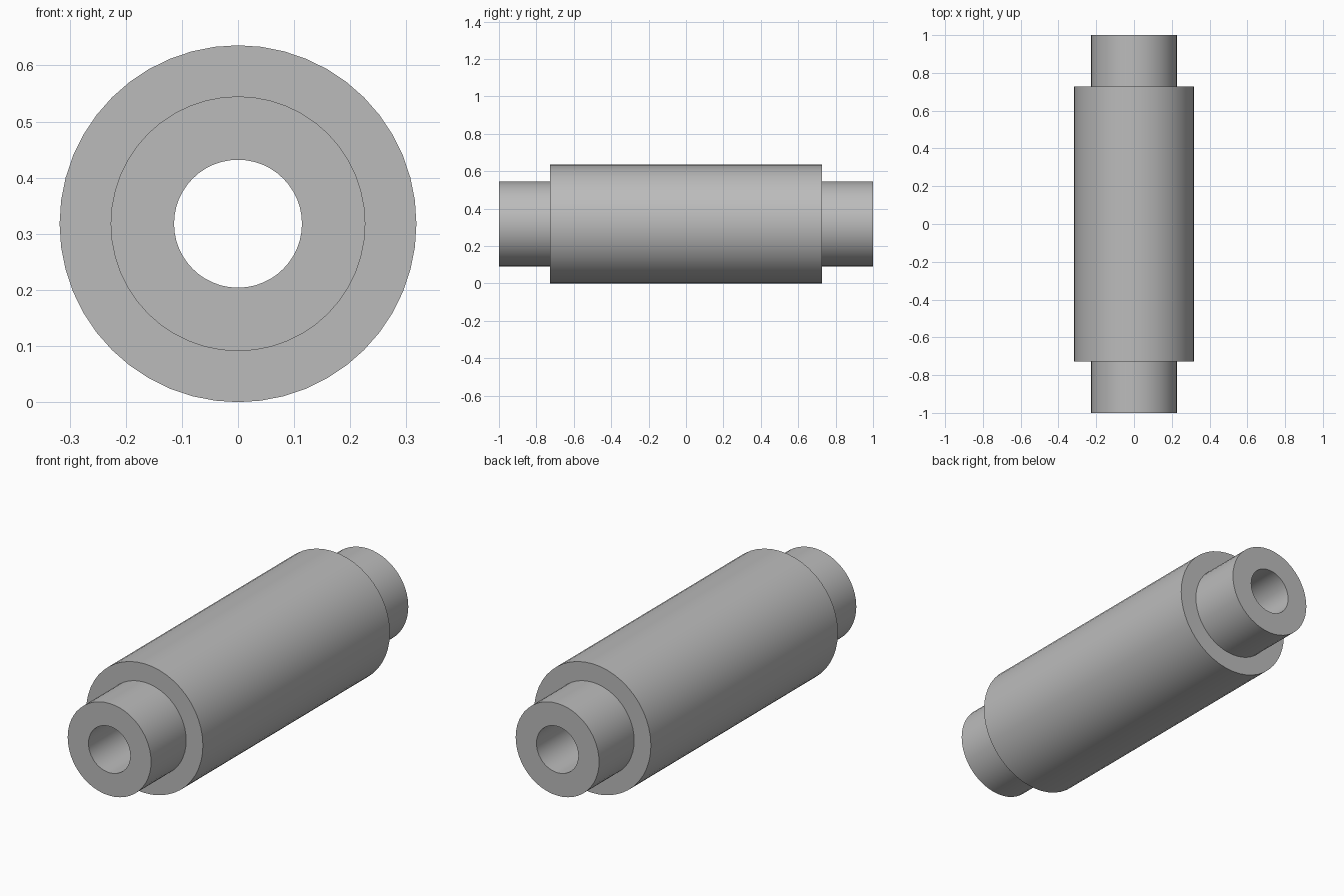
import bpy
import bmesh
import math

cube = bpy.data.objects.get("Cube")
if cube:
    bpy.data.objects.remove(cube, do_unlink=True)

SEGMENTS = 48
BODY_R, END_R, BORE_R = 0.318, 0.227, 0.114
BODY_Y, END_Y = 0.727, 1.0

# Plain grey finish
grey = bpy.data.materials.new("plain grey")
grey.use_nodes = True
colour = (0.5, 0.5, 0.5, 1)
grey.diffuse_color = colour
grey.node_tree.nodes["Principled BSDF"].inputs["Base Color"].default_value = colour

# Closed half-section of the stepped sleeve: (radius, y)
profile = [(BORE_R, -END_Y), (END_R, -END_Y), (END_R, -BODY_Y), (BODY_R, -BODY_Y),
           (BODY_R, BODY_Y), (END_R, BODY_Y), (END_R, END_Y), (BORE_R, END_Y)]

# Revolve the section around the y axis
bm = bmesh.new()
rings = []
for i in range(SEGMENTS):
    a = math.tau * i / SEGMENTS
    rings.append([bm.verts.new((r * math.cos(a), y, BODY_R + r * math.sin(a)))
                  for r, y in profile])
for i, ring in enumerate(rings):
    following = rings[(i + 1) % SEGMENTS]
    for j in range(len(profile)):
        k = (j + 1) % len(profile)
        bm.faces.new((ring[j], ring[k], following[k], following[j]))
bmesh.ops.recalc_face_normals(bm, faces=bm.faces)

mesh = bpy.data.meshes.new("stepped_sleeve")
bm.to_mesh(mesh)
bm.free()
mesh.materials.append(grey)
sleeve = bpy.data.objects.new("stepped_sleeve", mesh)
bpy.context.collection.objects.link(sleeve)

# Smooth round walls with crisp shoulders
bpy.ops.object.select_all(action="DESELECT")
sleeve.select_set(True)
bpy.context.view_layer.objects.active = sleeve
bpy.ops.object.shade_smooth_by_angle(angle=math.radians(30))
